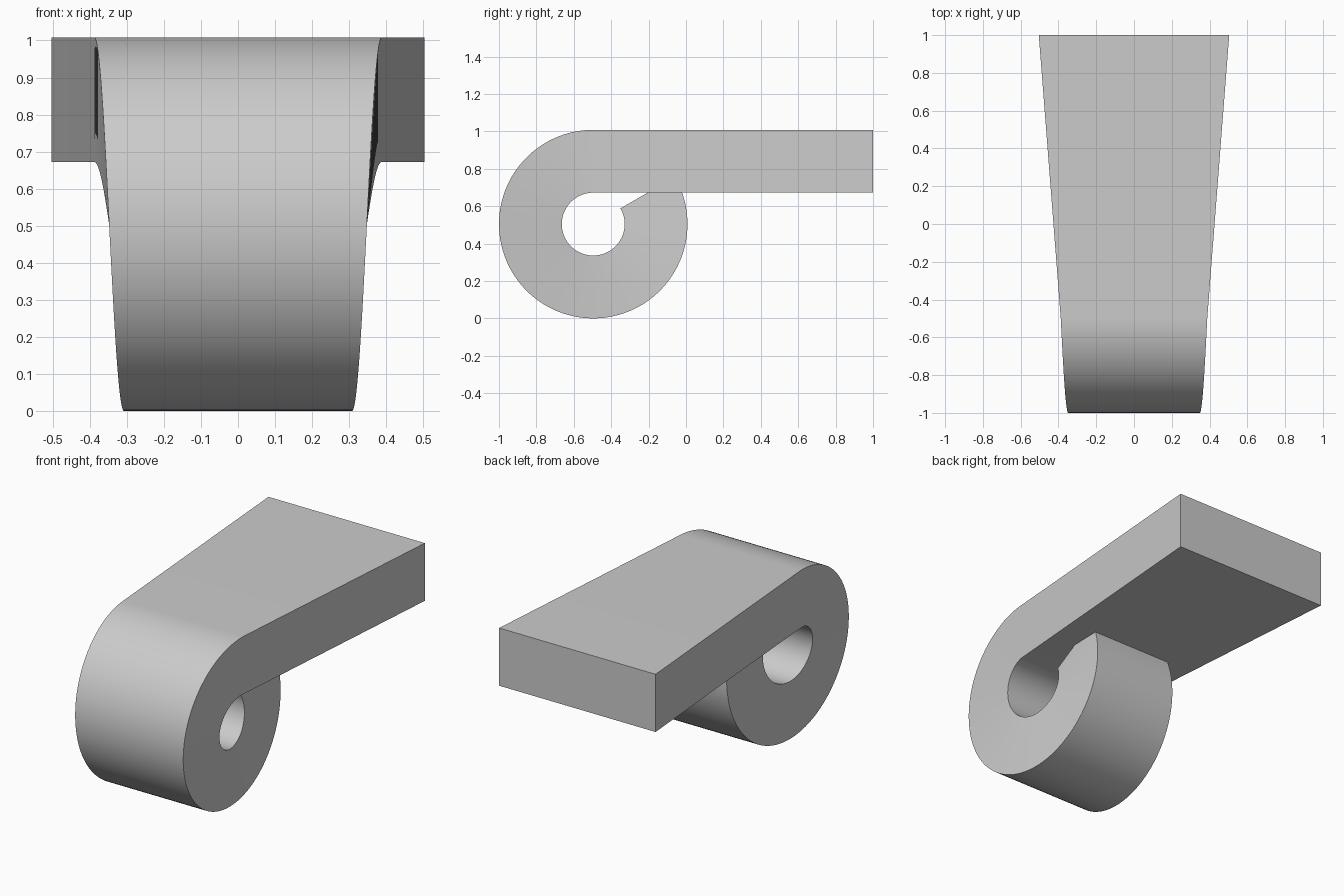
import bpy
import bmesh
from math import sin, cos, radians

cube = bpy.data.objects.get("Cube")
if cube:
    bpy.data.objects.remove(cube, do_unlink=True)

# Main dimensions
OUTER, INNER = 0.504, 0.168       # curl radii
CURL_Y, CURL_Z = -0.496, 0.504    # curl centre
BACK_Y = 1.0
BACK_HALF, BEND_HALF = 0.504, 0.388
CURL_END, STEPS = 300, 100        # sweep in degrees, segments
NARROWING = 0.04 / 90             # half width lost per degree

grey = bpy.data.materials.new("plain grey")
grey.use_nodes = True
colour = (0.6, 0.6, 0.6, 1)
grey.diffuse_color = colour
grey.node_tree.nodes["Principled BSDF"].inputs["Base Color"].default_value = colour

bm = bmesh.new()


def section(half, outer, inner):
    """Rectangular cross-section of the strip, given its (y, z) edges."""
    corners = [(-half, outer), (half, outer), (half, inner), (-half, inner)]
    return [bm.verts.new((x, y, z)) for x, (y, z) in corners]


def curl_point(radius, angle):
    return CURL_Y - radius * sin(angle), CURL_Z + radius * cos(angle)


# Flat slab end, then the curl rolling forward, down and back up
sections = [section(BACK_HALF, (BACK_Y, CURL_Z + OUTER), (BACK_Y, CURL_Z + INNER))]
for i in range(STEPS + 1):
    degrees = CURL_END * i / STEPS
    angle = radians(degrees)
    sections.append(section(BEND_HALF - NARROWING * degrees,
                            curl_point(OUTER, angle), curl_point(INNER, angle)))

# Skin the strip and cap both ends
for a, b in zip(sections, sections[1:]):
    for k in range(4):
        n = (k + 1) % 4
        bm.faces.new((a[k], a[n], b[n], b[k]))
bm.faces.new(sections[0])
bm.faces.new(sections[-1])
bmesh.ops.recalc_face_normals(bm, faces=bm.faces)

mesh = bpy.data.meshes.new("curled_strip")
bm.to_mesh(mesh)
bm.free()
mesh.materials.append(grey)
strip = bpy.data.objects.new("curled_strip", mesh)
bpy.context.collection.objects.link(strip)

# Smooth curl with crisp edges
bpy.ops.object.select_all(action="DESELECT")
strip.select_set(True)
bpy.context.view_layer.objects.active = strip
bpy.ops.object.shade_smooth_by_angle(angle=radians(30))
